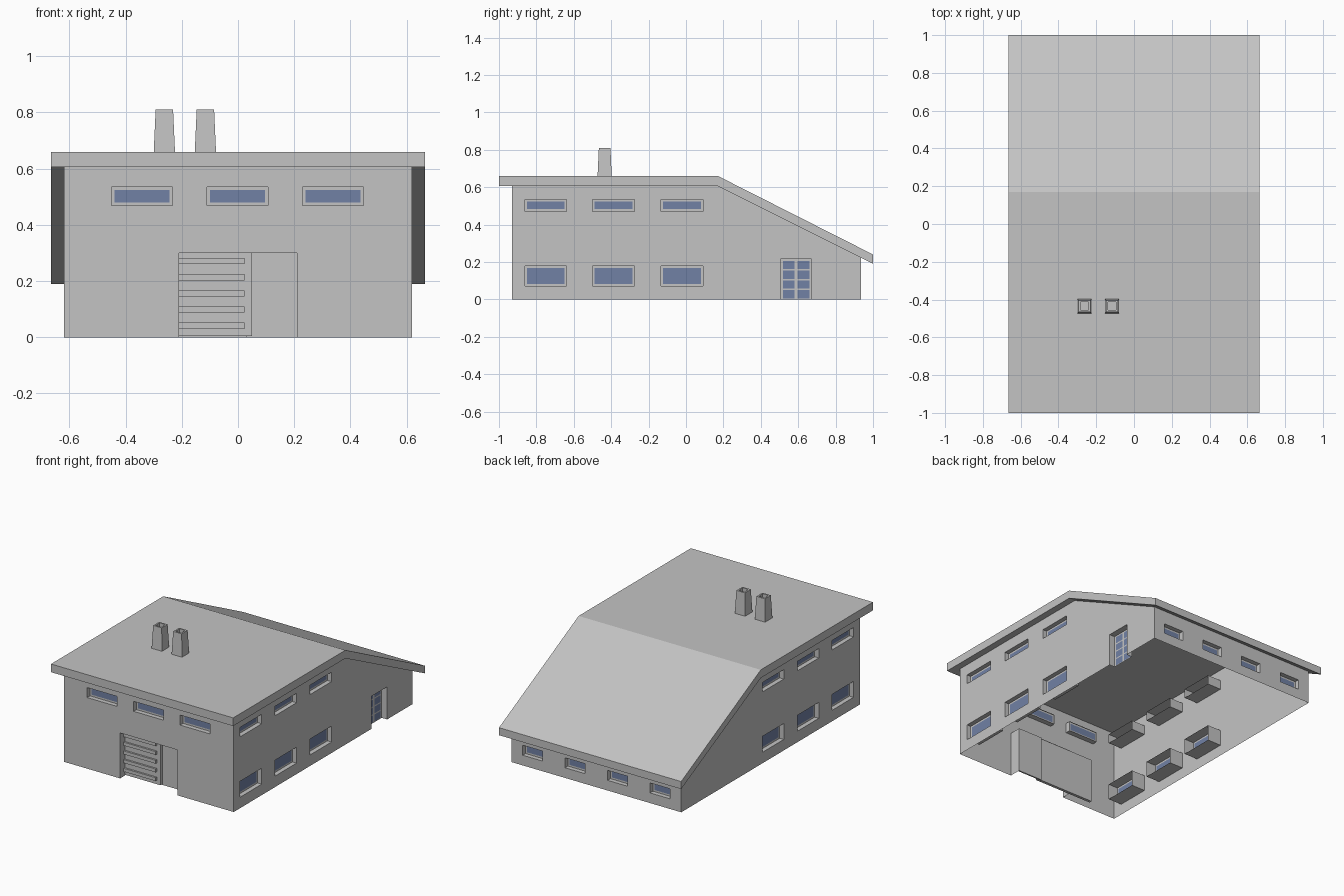
import bpy, bmesh
from mathutils import Vector

cube = bpy.data.objects.get("Cube")
if cube:
    bpy.data.objects.remove(cube, do_unlink=True)


def material(name, rgb):
    m = bpy.data.materials.new(name)
    m.use_nodes = True
    m.diffuse_color = (*rgb, 1)
    bsdf = next(n for n in m.node_tree.nodes if n.type == 'BSDF_PRINCIPLED')
    bsdf.inputs["Base Color"].default_value = (*rgb, 1)
    bsdf.inputs["Roughness"].default_value = 0.8
    return m


GREY = material("concrete grey", (0.55, 0.55, 0.55))
BLUE = material("window blue", (0.165, 0.22, 0.375))


def finish(bm, name):
    mesh = bpy.data.meshes.new(name)
    bm.to_mesh(mesh)
    bm.free()
    mesh.materials.append(GREY)
    mesh.materials.append(BLUE)
    obj = bpy.data.objects.new(name, mesh)
    bpy.context.collection.objects.link(obj)
    return obj


class Side:
    """A wall plane: u runs along it, d goes into the building."""

    def __init__(self, origin, along, inward):
        self.o, self.u, self.n = Vector(origin), Vector(along), Vector(inward)

    def at(self, u, z, d=0.0):
        return self.o + self.u * u + self.n * d + Vector((0, 0, z))


def add_face(bm, points, facing):
    face = bm.faces.new([bm.verts.new(p) for p in points])
    face.normal_update()
    if face.normal.dot(facing) < 0:
        face.normal_flip()
    return face


def corners(rect):
    a, b, c, d = rect
    return [(a, c), (b, c), (b, d), (a, d)]


def sheet(name, side, outline, rects, depth=0.0, cut=False):
    """Flat sheet; the rectangles become holes (cut) or blue panes."""
    bm = bmesh.new()
    add_face(bm, [side.at(u, z, depth) for u, z in outline], -side.n)
    for a, b, c, d in rects:
        for co, no in [(side.at(a, 0), side.u), (side.at(b, 0), side.u),
                       (side.at(0, c), (0, 0, 1)), (side.at(0, d), (0, 0, 1))]:
            bmesh.ops.bisect_plane(bm, geom=bm.verts[:] + bm.edges[:] + bm.faces[:],
                                   plane_co=co, plane_no=no, dist=1e-5)
    inside = []
    for f in bm.faces:
        m = f.calc_center_median()
        u = (m - side.o).dot(side.u)
        if any(a < u < b and c < m.z < d for a, b, c, d in rects):
            inside.append(f)
            f.material_index = 1
    if cut:
        bmesh.ops.delete(bm, geom=inside, context='FACES')
    return finish(bm, name)


def reveal(name, side, rect, depth, sill=True):
    """Lining of an opening, running inward from the wall."""
    bm = bmesh.new()
    pts = corners(rect)
    mid = side.at((rect[0] + rect[1]) / 2, (rect[2] + rect[3]) / 2, depth / 2)
    for i in range(0 if sill else 1, 4):
        p, q = pts[i], pts[(i + 1) % 4]
        quad = [side.at(*p), side.at(*q), side.at(*q, depth), side.at(*p, depth)]
        add_face(bm, quad, mid - sum(quad, Vector()) / 4)
    return finish(bm, name)


def window(name, side, rect, depth):
    a, b, c, d = rect
    reveal(name + "_lining", side, rect, depth)
    pane = (a + 0.011, b - 0.011, c + 0.011, d - 0.011)
    sheet(name + "_pane", side, corners(rect), [pane], 0.03)


def box(name, lo, hi):
    bm = bmesh.new()
    bmesh.ops.create_cube(bm, size=1)
    for v in bm.verts:
        v.co = [(l + h) / 2 + c * (h - l) for l, h, c in zip(lo, hi, v.co)]
    return finish(bm, name)


def rect_at(u, z, w, h):
    return (u - w / 2, u + w / 2, z - h / 2, z + h / 2)


# Wall planes
W, F, B = 0.62, -0.93, 0.935
front = Side((0, F, 0), (1, 0, 0), (0, 1, 0))
back = Side((0, B, 0), (1, 0, 0), (0, -1, 0))
left = Side((W, 0, 0), (0, 1, 0), (-1, 0, 0))
right = Side((-W, 0, 0), (0, 1, 0), (1, 0, 0))
gable = [(F, 0), (B, 0), (B, 0.223), (0.17, 0.606), (F, 0.606)]

# Openings
gate = (-0.21, 0.21, 0, 0.3)
door = (0.505, 0.67, 0, 0.215)
front_windows = [rect_at(u, 0.502, 0.217, 0.066) for u in (-0.342, -0.002, 0.338)]
back_windows = [rect_at(u, 0.1, 0.146, 0.066) for u in (-0.465, -0.155, 0.155, 0.465)]
side_windows = [rect_at(u, z, 0.224, h) for u in (-0.75, -0.387, -0.022)
                for z, h in ((0.125, 0.105), (0.502, 0.062))]

# Walls, open to the ground
sheet("front_wall", front, corners((-W, W, 0, 0.606)), front_windows + [gate], cut=True)
sheet("back_wall", back, corners((-W, W, 0, 0.223)), back_windows, cut=True)
sheet("left_wall", left, gable, side_windows + [door], cut=True)
sheet("right_wall", right, gable, side_windows, cut=True)

# Windows
for label, side, rects, depth in [("front", front, front_windows, 0.035),
                                  ("back", back, back_windows, 0.035),
                                  ("left", left, side_windows, 0.1),
                                  ("right", right, side_windows, 0.1)]:
    for i, r in enumerate(rects):
        window(f"{label}_window_{i + 1}", side, r, depth)

# Glazed side door
reveal("side_door_lining", left, door, 0.04, sill=False)
panes = [(a, a + 0.062, z, z + 0.044) for a in (0.518, 0.597)
         for z in (0.006, 0.058, 0.11, 0.162)]
sheet("side_door", left, corners(door), panes, 0.04)

# Front gate: fixed panel and a ribbed sliding panel in front of it
reveal("gate_lining", front, gate, 0.07, sill=False)
box("gate_fixed_panel", (0.03, F + 0.07, 0), (0.21, F + 0.08, 0.3))
box("gate_sliding_panel", (-0.38, F + 0.05, 0.005), (0.05, F + 0.069, 0.299))
for i in range(5):
    z = 0.03 + i * 0.0575
    box(f"gate_rib_{i + 1}", (-0.21, F + 0.038, z), (0.023, F + 0.05, z + 0.022))

# Roof slab: level at the front, sloping to the back
bm = bmesh.new()
profile = [(-1, 0.606), (0.17, 0.606), (1, 0.19), (1, 0.24), (0.17, 0.66), (-1, 0.66)]
base = bm.faces.new([bm.verts.new((-0.665, y, z)) for y, z in profile])
ext = bmesh.ops.extrude_face_region(bm, geom=[base], use_keep_orig=True)
bmesh.ops.translate(bm, vec=(1.33, 0, 0),
                    verts=[e for e in ext["geom"] if isinstance(e, bmesh.types.BMVert)])
bmesh.ops.recalc_face_normals(bm, faces=bm.faces[:])
finish(bm, "roof")

# Tapered hollow chimneys
for label, x in (("right", -0.262), ("left", -0.116)):
    bm = bmesh.new()
    rings = [(0.038, 0.655), (0.031, 0.81), (0.021, 0.81), (0.021, 0.77)]
    loops = [[bm.verts.new((x + sx * r, -0.435 + sy * r, z))
              for sx, sy in ((-1, -1), (1, -1), (1, 1), (-1, 1))] for r, z in rings]
    for lo, hi in zip(loops, loops[1:]):
        for i in range(4):
            j = (i + 1) % 4
            bm.faces.new((lo[i], lo[j], hi[j], hi[i]))
    bm.faces.new(loops[-1])
    bm.faces.new(loops[0][::-1])
    finish(bm, f"{label}_chimney")
